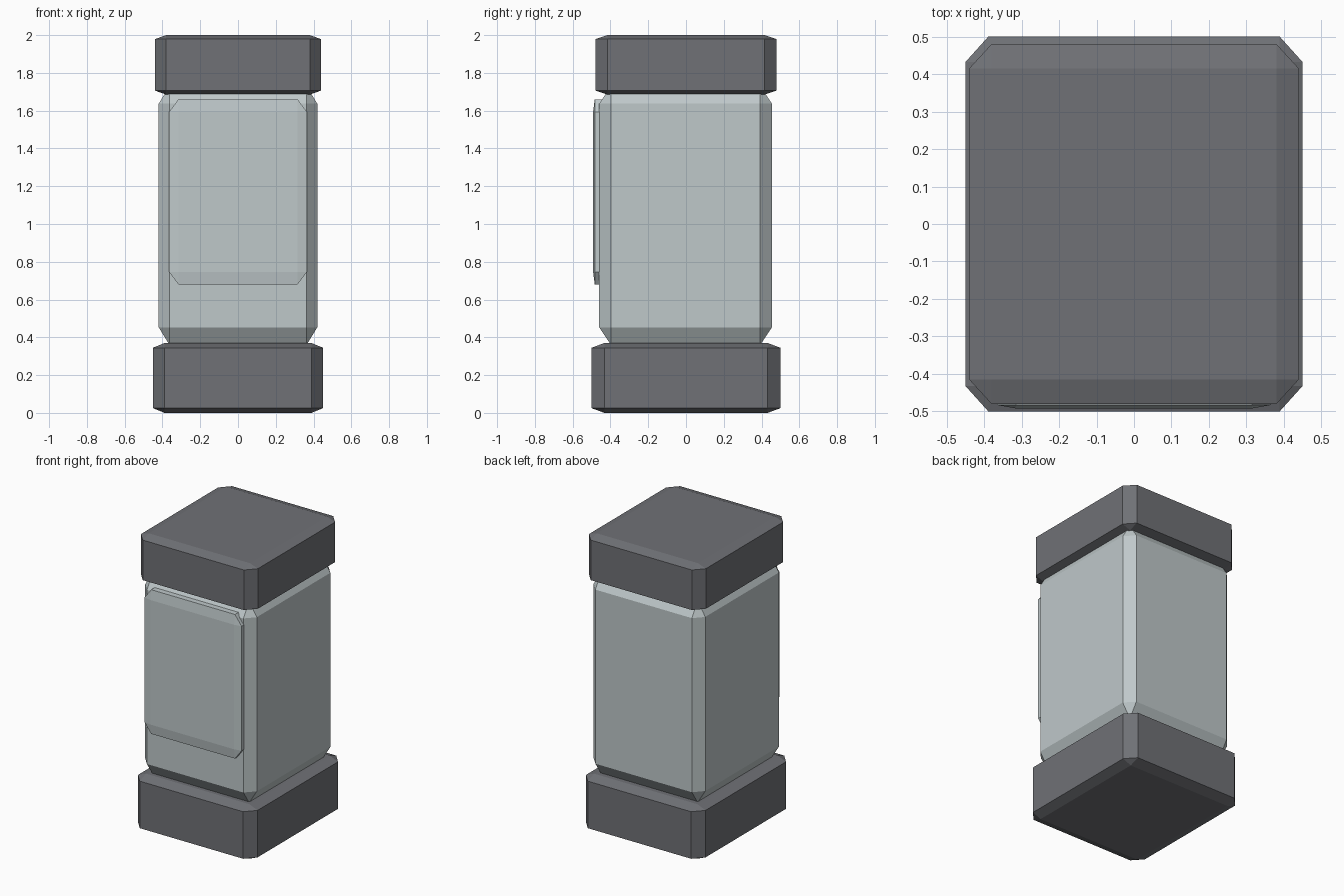
import bpy
import bmesh
from mathutils import Vector

cube = bpy.data.objects.get("Cube")
if cube:
    bpy.data.objects.remove(cube, do_unlink=True)


def make_material(name, rgb):
    mat = bpy.data.materials.new(name)
    mat.use_nodes = True
    mat.diffuse_color = (*rgb, 1)
    mat.node_tree.nodes["Principled BSDF"].inputs["Base Color"].default_value = (*rgb, 1)
    return mat


def chamfered_block(name, low, high, mat, chamfer=0.068):
    """Bevelled unit cube stretched between two corners."""
    low, high = Vector(low), Vector(high)
    bm = bmesh.new()
    bmesh.ops.create_cube(bm, size=1)
    bmesh.ops.bevel(bm, geom=bm.edges[:], offset=chamfer, segments=1,
                    affect='EDGES', profile=0.5)
    bmesh.ops.scale(bm, vec=high - low, verts=bm.verts)
    bmesh.ops.recalc_face_normals(bm, faces=bm.faces)
    mesh = bpy.data.meshes.new(name)
    bm.to_mesh(mesh)
    bm.free()
    mesh.materials.append(mat)
    obj = bpy.data.objects.new(name, mesh)
    obj.location = (low + high) / 2
    bpy.context.collection.objects.link(obj)
    return obj


dark = make_material("dark grey", (0.16, 0.165, 0.18))
pale = make_material("pale grey", (0.52, 0.58, 0.59))

# Dark end blocks
chamfered_block("base", (-0.45, -0.5, 0), (0.45, 0.5, 0.37), dark)
chamfered_block("top_cap", (-0.44, -0.48, 1.685), (0.44, 0.48, 2), dark)

# Pale body and the raised panel on its front
chamfered_block("body", (-0.42, -0.46, 0.36), (0.42, 0.455, 1.73), pale)
chamfered_block("front_panel", (-0.365, -0.492, 0.68), (0.365, -0.36, 1.66), pale)
